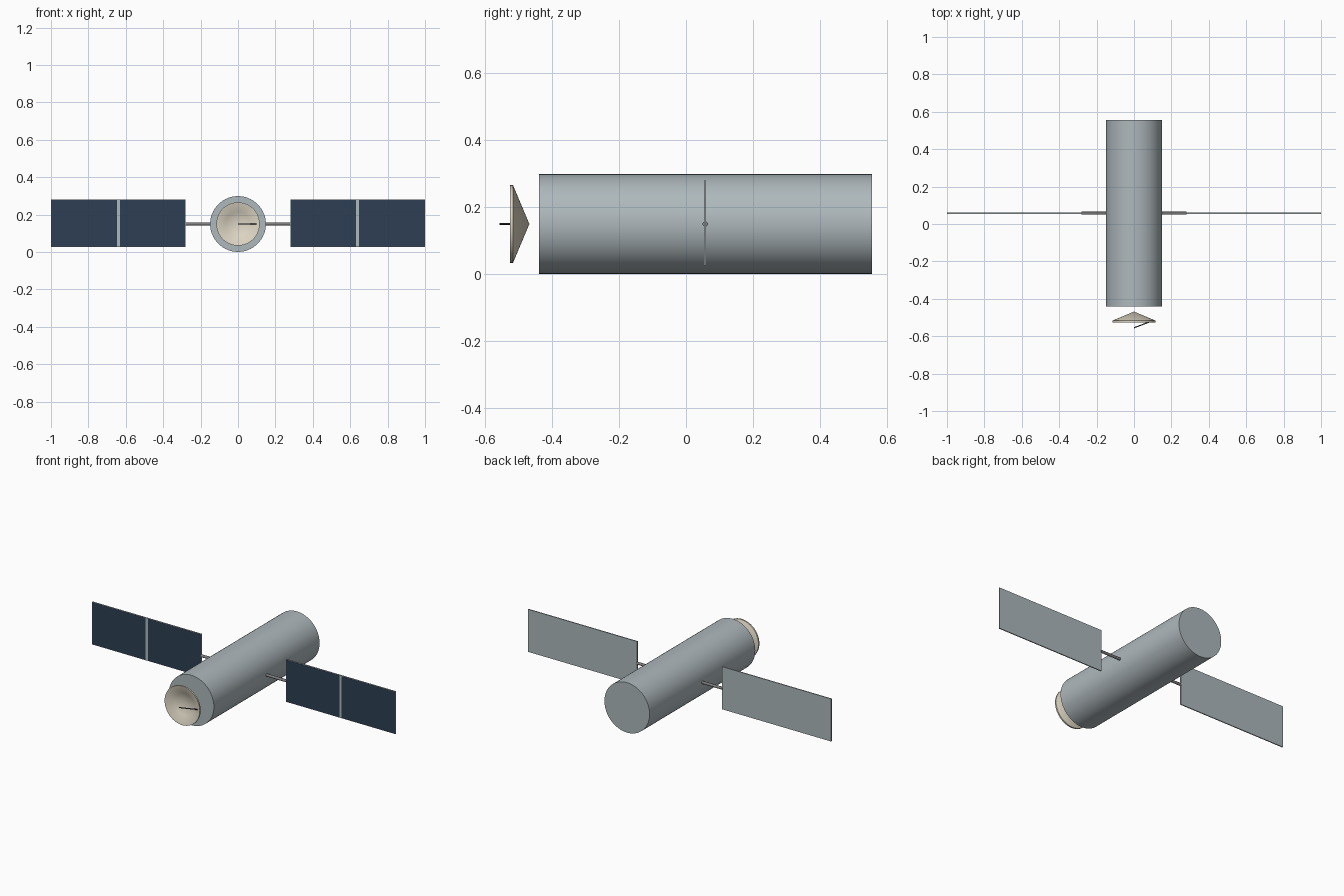
import bpy, bmesh, math
from mathutils import Vector

cube = bpy.data.objects.get("Cube")
if cube:
    bpy.data.objects.remove(cube, do_unlink=True)


def material(name, rgb):
    # Colours given as sRGB 0-255, stored as linear values
    linear = [((c / 255 + 0.055) / 1.055) ** 2.4 for c in rgb] + [1]
    m = bpy.data.materials.new(name)
    m.use_nodes = True
    m.diffuse_color = linear
    m.node_tree.nodes["Principled BSDF"].inputs["Base Color"].default_value = linear
    return m


GREY = material("hull grey", (174, 184, 188))
CREAM = material("dish cream", (222, 214, 196))
NAVY = material("solar cell navy", (46, 62, 84))
STEEL = material("boom steel", (126, 126, 128))
DARK = material("feed dark grey", (70, 70, 76))
MID_Z = 0.15
PANEL_Y = 0.0575


def add_object(name, bm, mat, smooth=True):
    bmesh.ops.recalc_face_normals(bm, faces=bm.faces)
    mesh = bpy.data.meshes.new(name)
    bm.to_mesh(mesh)
    bm.free()
    mesh.materials.append(mat)
    obj = bpy.data.objects.new(name, mesh)
    bpy.context.collection.objects.link(obj)
    if smooth:
        bpy.ops.object.select_all(action='DESELECT')
        obj.select_set(True)
        bpy.context.view_layer.objects.active = obj
        bpy.ops.object.shade_smooth_by_angle(angle=math.radians(30))
    return obj


def rod(name, start, end, radius, mat, sides):
    start, end = Vector(start), Vector(end)
    axis = end - start
    bm = bmesh.new()
    bmesh.ops.create_cone(bm, cap_ends=True, segments=sides, radius1=radius,
                          radius2=radius, depth=axis.length)
    turn = axis.to_track_quat('Z', 'Y').to_matrix()
    for v in bm.verts:
        v.co = turn @ v.co + (start + end) / 2
    return add_object(name, bm, mat)


def box(name, low, high, mat):
    low, high = Vector(low), Vector(high)
    bm = bmesh.new()
    bmesh.ops.create_cube(bm, size=1)
    for v in bm.verts:
        v.co = (low + high) / 2 + v.co * (high - low)
    return add_object(name, bm, mat, smooth=False)


def lathe(name, profile, mat, sides):
    # Spin (radius, y) points about the lengthwise axis
    bm = bmesh.new()
    verts = [bm.verts.new((r, y, MID_Z)) for r, y in profile]
    edges = [bm.edges.new(pair) for pair in zip(verts, verts[1:])]
    bmesh.ops.spin(bm, geom=verts + edges, cent=(0, 0, MID_Z), axis=(0, 1, 0),
                   angle=math.tau, steps=sides, use_merge=True)
    bmesh.ops.remove_doubles(bm, verts=bm.verts, dist=0.0001)
    return add_object(name, bm, mat)


# Hull
rod("hull", (0, -0.44, MID_Z), (0, 0.556, MID_Z), 0.149, GREY, 64)

# Antenna dish: conical back, short rim, hollow front
lathe("antenna_dish", [(0, -0.468), (0.116, -0.517), (0.116, -0.526),
                       (0.111, -0.526), (0.065, -0.502), (0, -0.485)], CREAM, 48)
rod("antenna_feed", (0, -0.555, MID_Z), (0.1, -0.517, MID_Z), 0.003, DARK, 8)

# Solar wings on both sides
for side, s in (("left", 1), ("right", -1)):
    rod(side + "_boom", (s * 0.14, PANEL_Y, MID_Z), (s * 0.282, PANEL_Y, MID_Z),
        0.008, STEEL, 16)

    def plate(name, x0, x1, y0, y1, z0, z1, mat):
        box(side + name, (min(s * x0, s * x1), y0, z0),
            (max(s * x0, s * x1), y1, z1), mat)

    plate("_panel", 0.28, 1.0, 0.0545, 0.0605, 0.026, 0.28, GREY)
    for label, x0, x1 in (("_inner_cells", 0.283, 0.632), ("_outer_cells", 0.647, 0.997)):
        plate(label, x0, x1, 0.0535, 0.0547, 0.029, 0.277, NAVY)
